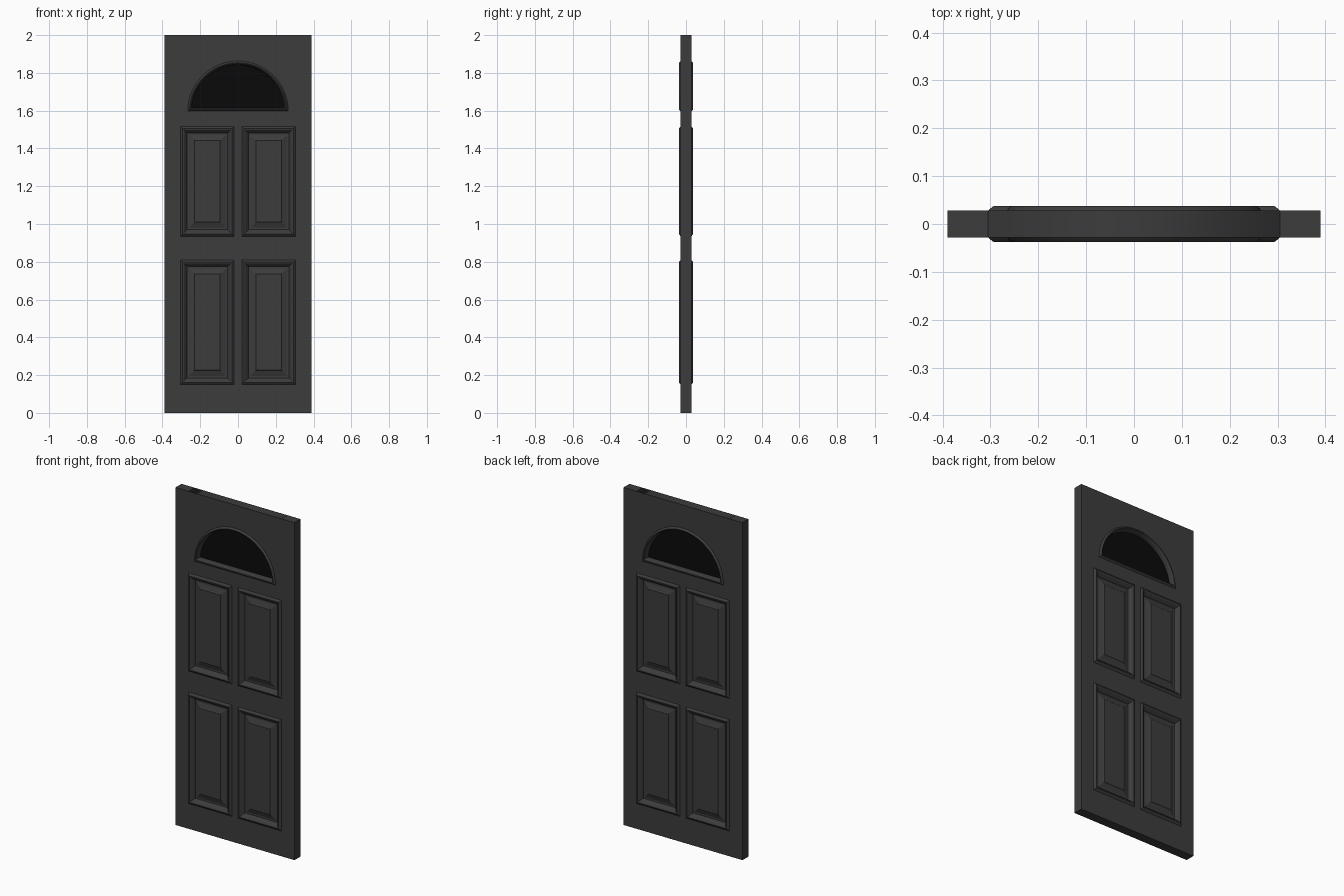
import bpy, bmesh
from math import asin, pi, sin, cos

if "Cube" in bpy.data.objects:
    bpy.data.objects.remove(bpy.data.objects["Cube"])

W, S, M = 0.39, 0.305, 0.02      # door half width, stile inner edge, mullion half width
T = 0.028                        # half thickness of the frame
AZ, AR = 1.597, 0.266            # arch sill height and radius


def material(name, c, alpha=1.0):
    m = bpy.data.materials.new(name)
    m.diffuse_color = (c, c, c, alpha)
    m.use_nodes = True
    m.node_tree.nodes["Principled BSDF"].inputs["Base Color"].default_value = m.diffuse_color
    return m


paint = material("dark_paint", 0.045)
dark_glass = material("dark_glass", 0.003)


def finish(name, bm, mat, mirror=(False, False, False)):
    me = bpy.data.meshes.new(name)
    bm.to_mesh(me)
    bm.free()
    ob = bpy.data.objects.new(name, me)
    bpy.context.collection.objects.link(ob)
    me.materials.append(mat)
    if any(mirror):
        mod = ob.modifiers.new("mirror", 'MIRROR')
        mod.use_axis = mirror
        mod.use_mirror_merge = False
    return ob


def box(name, x0, x1, z0, z1, mirror_x=False):
    bm = bmesh.new()
    bmesh.ops.create_cube(bm, size=1)
    for v in bm.verts:
        v.co = ((x0 + x1) / 2 + v.co.x * (x1 - x0), v.co.y * 2 * T,
                (z0 + z1) / 2 + v.co.z * (z1 - z0))
    return finish(name, bm, paint, (mirror_x, False, False))


def rect_loop(x0, x1, z0, z1):
    return lambda d: [(x0 + d, z0 + d), (x1 - d, z0 + d), (x1 - d, z1 - d), (x0 + d, z1 - d)]


def arch_loop(d, n=28):
    r = AR - d
    a = asin(d / r)
    return [(r * cos(a + (pi - 2 * a) * i / n), AZ + r * sin(a + (pi - 2 * a) * i / n))
            for i in range(n + 1)]


def rings(name, loop, profile, mat, cap, mirror):
    """Nested loops on the front side, stepping inward along (inset, depth)."""
    bm = bmesh.new()
    rows = [[bm.verts.new((x, -y, z)) for x, z in loop(d)] for d, y in profile]
    for a, b in zip(rows, rows[1:]):
        for i in range(len(a)):
            j = (i + 1) % len(a)
            bm.faces.new((a[i], a[j], b[j], b[i]))
    if cap:
        bm.faces.new(rows[-1])
    return finish(name, bm, mat, mirror)


# Frame: stiles, rails and mullions
box("stile", S, W, 0, 2, True)
box("bottom_rail", -S, S, 0, 0.15)
box("middle_rail", -S, S, 0.81, 0.935)
box("lower_mullion", -M, M, 0.15, 0.81)
box("upper_mullion", -M, M, 0.935, 1.517)

# Top rail: filled outline with the arched window cut out
cu = bpy.data.curves.new("top_rail", 'CURVE')
cu.dimensions, cu.fill_mode, cu.extrude = '2D', 'BOTH', T
for pts in (rect_loop(-S, S, 1.517, 2)(0), arch_loop(0)):
    sp = cu.splines.new('POLY')
    sp.points.add(len(pts) - 1)
    for p, (x, z) in zip(sp.points, pts):
        p.co = (x, z, 0, 1)
    sp.use_cyclic_u = True
rail = bpy.data.objects.new("top_rail", cu)
bpy.context.collection.objects.link(rail)
rail.rotation_euler.x = pi / 2
cu.materials.append(paint)
bpy.context.view_layer.objects.active = rail
rail.select_set(True)
bpy.ops.object.convert(target='MESH')

# Raised panels with moulded borders, mirrored left/right and front/back
panel_profile = [(0, T), (0.004, 0.032), (0.012, 0.038), (0.019, 0.036), (0.026, 0.029),
                 (0.032, 0.022), (0.036, 0.015), (0.046, 0.015), (0.072, 0.024), (0.076, 0.028)]
for name, z0, z1 in (("lower_panel", 0.15, 0.81), ("upper_panel", 0.935, 1.517)):
    rings(name, rect_loop(M, S, z0, z1), panel_profile, paint, True, (True, True, False))

# Arched window moulding and glass
arch_profile = [(0, T), (0.003, 0.032), (0.009, 0.038), (0.014, 0.036), (0.018, 0.029),
                (0.020, 0.02), (0.021, 0)]
trim = rings("window_moulding", arch_loop, arch_profile, paint, False, (False, True, False))
glass = rings("window_glass", arch_loop, [(0.021, 0.005)], dark_glass, True, (False, True, False))

# Smooth only the curved trim
bpy.ops.object.select_all(action='DESELECT')
trim.select_set(True)
bpy.context.view_layer.objects.active = trim
bpy.ops.object.shade_smooth_by_angle(angle=0.5)
